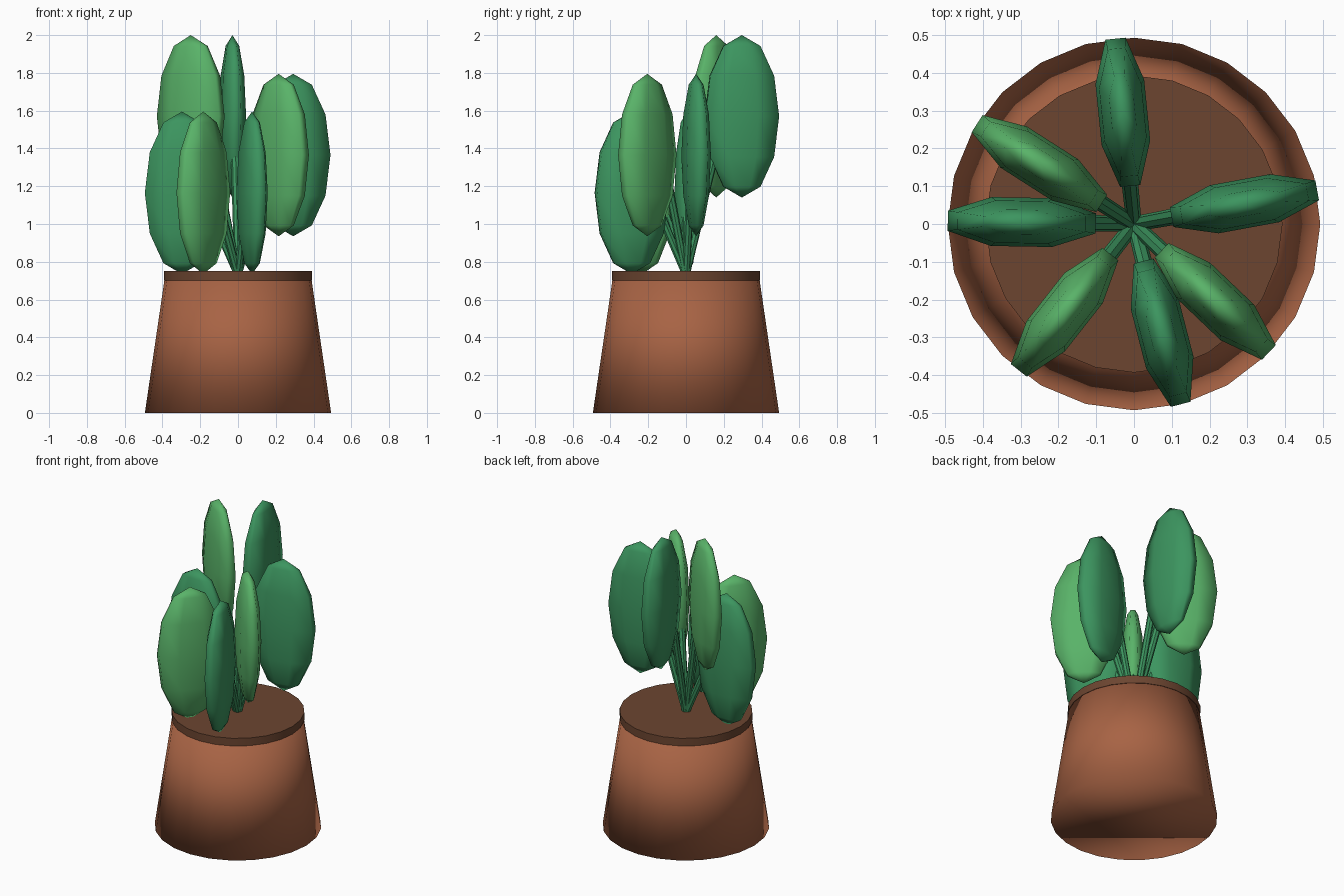
import bpy, math
from mathutils import Vector

if "Cube" in bpy.data.objects:
    bpy.data.objects.remove(bpy.data.objects["Cube"])


def material(name, rgb):
    m = bpy.data.materials.new(name)
    m.diffuse_color = (*rgb, 1)
    m.use_nodes = True
    m.node_tree.nodes["Principled BSDF"].inputs["Base Color"].default_value = m.diffuse_color
    return m


terracotta = material("terracotta", (0.39, 0.125, 0.058))
earth = material("earth", (0.15, 0.06, 0.03))
dark_green = material("dark_green", (0.045, 0.30, 0.115))
light_green = material("light_green", (0.10, 0.45, 0.14))


def finish(name, mat, smooth_all=True):
    ob = bpy.context.object
    ob.name = name
    ob.data.materials.append(mat)
    if smooth_all:
        bpy.ops.object.shade_smooth()
    else:
        bpy.ops.object.shade_smooth_by_angle(angle=math.radians(40))
    return ob


def cone(name, start, end, r1, r2, sides, mat, smooth_all=False):
    a, b = Vector(start), Vector(end)
    bpy.ops.mesh.primitive_cone_add(vertices=sides, radius1=r1, radius2=r2,
                                    depth=(b - a).length, location=(a + b) / 2)
    ob = finish(name, mat, smooth_all)
    ob.rotation_euler = (b - a).to_track_quat('Z', 'Y').to_euler()
    return ob


# Pot, wider at the foot, and the soil disc on top
pot = cone("pot", (0, 0, 0), (0, 0, 0.70), 0.493, 0.39, 24, terracotta, True)
soil = cone("soil", (0, 0, 0.70), (0, 0, 0.75), 0.393, 0.393, 24, earth)

# Leaves: direction in degrees, centre height, stem top height, colour
leaves = [
    (95.7, 1.57, 1.40, dark_green),
    (147.4, 1.57, 1.40, light_green),
    (179.0, 1.165, 1.10, dark_green),
    (231.8, 1.165, 1.10, light_green),
    (284.5, 1.165, 1.10, dark_green),
    (316.4, 1.365, 1.30, light_green),
    (10.4, 1.365, 1.30, dark_green),
]
for i, (deg, z, stem_z, mat) in enumerate(leaves, 1):
    a = math.radians(deg)
    dx, dy = math.cos(a), math.sin(a)
    # Thin stem rising from the middle of the soil into the leaf
    cone(f"stem_{i}", (0, 0, 0.73), (0.16 * dx, 0.16 * dy, stem_z),
         0.02, 0.023, 8, dark_green)
    # Flattened upright leaf, its broad side along the direction
    bpy.ops.mesh.primitive_uv_sphere_add(segments=8, ring_count=6, radius=1)
    leaf = finish(f"leaf_{i}", mat)
    half_step = math.radians(22.5)
    for v in leaf.data.vertices:
        x, y, h = v.co
        px = x * math.cos(half_step) - y * math.sin(half_step)
        py = x * math.sin(half_step) + y * math.cos(half_step)
        v.co = (px * 0.212, py * 0.07, h * 0.43)
    leaf.location = (0.297 * dx, 0.297 * dy, z)
    leaf.rotation_euler = (0, 0, a)
